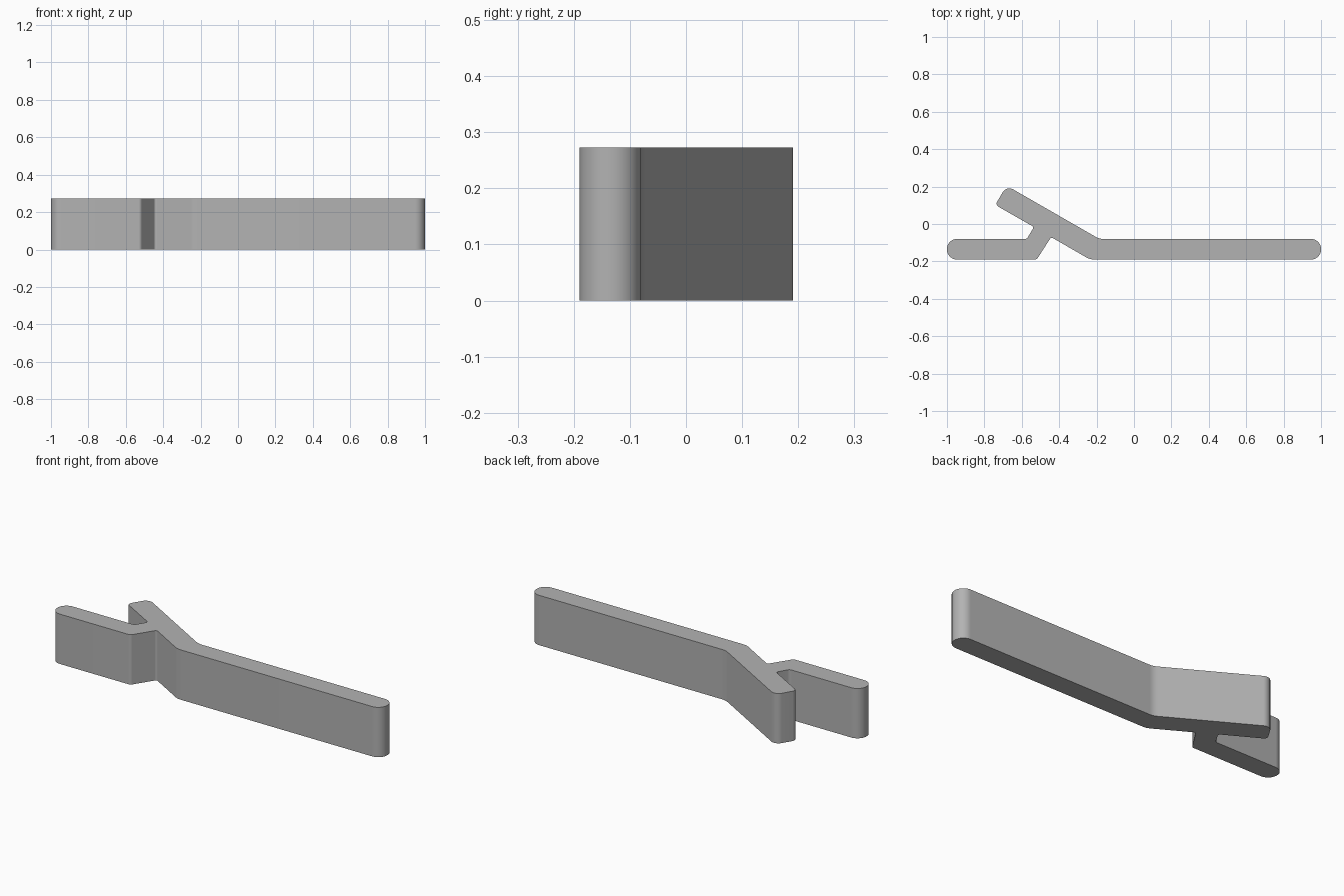
import bpy, bmesh, math
from mathutils import Vector

cube = bpy.data.objects.get("Cube")
if cube:
    bpy.data.objects.remove(cube, do_unlink=True)

HEIGHT = 0.273

# Clip outline, counter-clockwise: x, y, corner radius
OUTLINE = [
    (-1, -0.19, 0.054), (-0.52, -0.19, 0.02), (-0.443, -0.07, 0.012),
    (-0.235, -0.19, 0.08), (1, -0.19, 0.054), (1, -0.08, 0.054),
    (-0.185, -0.08, 0.08), (-0.681, 0.205, 0.04), (-0.742, 0.102, 0.02),
    (-0.535, -0.016, 0.012), (-0.573, -0.08, 0.02), (-1, -0.08, 0.054),
]


def fillet(prev, corner, nxt, radius):
    """Points of a round corner between two straight edges."""
    a, b = (prev - corner).normalized(), (nxt - corner).normalized()
    half = a.angle(b) / 2
    centre = corner + (a + b).normalized() * (radius / math.sin(half))
    start = corner + a * (radius / math.tan(half)) - centre
    end = corner + b * (radius / math.tan(half)) - centre
    sweep = math.atan2(start.x * end.y - start.y * end.x, start.dot(end))
    steps = max(4, round(abs(sweep) / math.radians(7)))
    first = math.atan2(start.y, start.x)
    return [centre + radius * Vector((math.cos(first + sweep * i / steps),
                                      math.sin(first + sweep * i / steps)))
            for i in range(steps + 1)]


# Rounded profile, extruded straight up
corners = [Vector((x, y)) for x, y, r in OUTLINE]
profile = []
for i, (x, y, r) in enumerate(OUTLINE):
    profile += fillet(corners[i - 1], corners[i], corners[(i + 1) % len(corners)], r)

bm = bmesh.new()
base = bm.faces.new([bm.verts.new((p.x, p.y, 0)) for p in profile])
result = bmesh.ops.extrude_face_region(bm, geom=[base], use_keep_orig=True)
top = [v for v in result["geom"] if isinstance(v, bmesh.types.BMVert)]
bmesh.ops.translate(bm, verts=top, vec=(0, 0, HEIGHT))
bmesh.ops.recalc_face_normals(bm, faces=bm.faces[:])
mesh = bpy.data.meshes.new("clip_body")
bm.to_mesh(mesh)
bm.free()

# Plain grey plastic
grey = bpy.data.materials.new("light grey")
grey.use_nodes = True
colour = (0.45, 0.45, 0.45, 1)
grey.diffuse_color = colour
grey.node_tree.nodes["Principled BSDF"].inputs["Base Color"].default_value = colour
mesh.materials.append(grey)

clip = bpy.data.objects.new("clip_body", mesh)
bpy.context.collection.objects.link(clip)
bpy.ops.object.select_all(action="DESELECT")
clip.select_set(True)
bpy.context.view_layer.objects.active = clip
bpy.ops.object.shade_smooth_by_angle(angle=math.radians(25))
